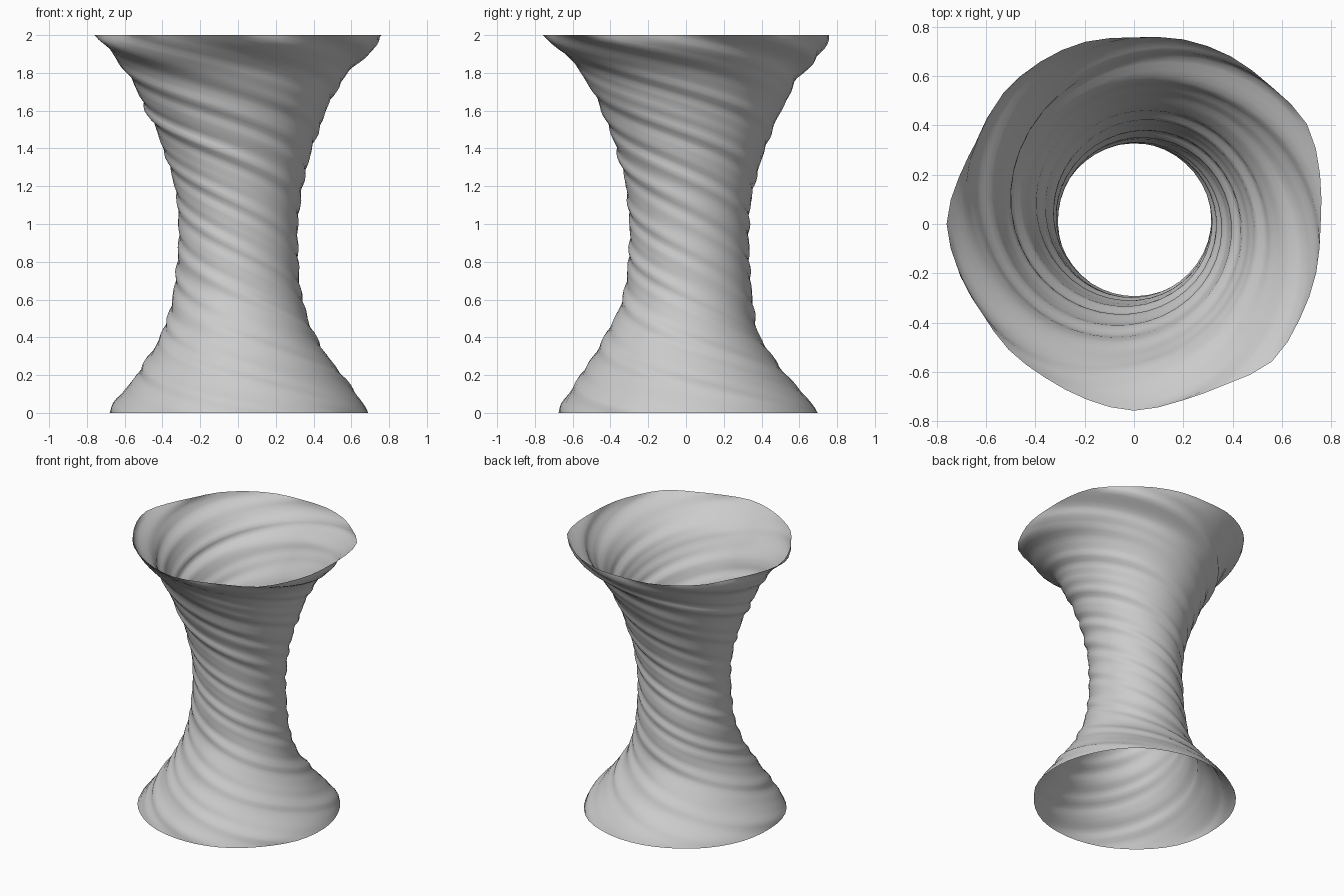
import bpy, bmesh, math

cube = bpy.data.objects.get("Cube")
if cube:
    bpy.data.objects.remove(cube)

SEGMENTS, RINGS, TWIST = 48, 80, 6.5

# Hourglass profile from floor to rim: mean radius and sideways drift
RADII = [.687, .545, .413, .345, .321, .316, .339, .395, .475, .585, .757]
DRIFT = [.005, -.01, -.015, .008, .013, .015, .022, .03, .028, .02, 0]

# Uneven cross-section, every 15 degrees around the rim
SECTION = [.757, .781, .81, .788, .785, .775, .757, .765, .76, .75, .722, .735,
           .76, .735, .715, .72, .72, .737, .757, .742, .75, .79, .775, .765]


def smooth_sample(values, t, closed=False):
    """Catmull-Rom sample of evenly spaced values."""
    n = len(values)
    i = math.floor(t) if closed else min(int(t), n - 2)
    f = t - i
    pick = (lambda k: values[k % n]) if closed else (lambda k: values[max(0, min(n - 1, k))])
    a, b, c, d = (pick(i + k) for k in (-1, 0, 1, 2))
    return b + f / 2 * (c - a + f * (2 * a - 5 * b + 4 * c - d + f * (3 * (b - c) + d - a)))


# Grey surface colour
grey = bpy.data.materials.new("plain grey")
grey.use_nodes = True
colour = (.6, .6, .6, 1)
grey.diffuse_color = colour
grey.node_tree.nodes["Principled BSDF"].inputs["Base Color"].default_value = colour

# Open twisted shell: columns of vertices follow the spiral folds
bm = bmesh.new()
rings = []
for j in range(RINGS + 1):
    t = j / RINGS
    z = 2 * t
    radius = smooth_sample(RADII, t * (len(RADII) - 1))
    drift = smooth_sample(DRIFT, t * (len(DRIFT) - 1))
    # The rim's unevenness fades downward while fine folds take over at the waist
    uneven = .25 + .75 * t ** 8
    fold = .013 * max(0, math.sin(math.pi * t)) ** .5
    ring = []
    for i in range(SEGMENTS):
        base = math.tau * i / SEGMENTS
        angle = base + TWIST * (2 - z)
        rim = smooth_sample(SECTION, base / math.tau * len(SECTION), True) / .757
        shape = 1 + uneven * (rim - 1)
        shape += fold * math.cos(8 * base + 1 + z) * (1 + .5 * math.sin(3 * base + 4 * z))
        shape += .5 * fold * math.sin(13 * base - 3 * z)
        r = radius * shape
        ring.append(bm.verts.new((r * math.cos(angle), r * math.sin(angle) + drift, z)))
    rings.append(ring)

for low, high in zip(rings, rings[1:]):
    for i in range(SEGMENTS):
        k = (i + 1) % SEGMENTS
        bm.faces.new((low[i], low[k], high[k], high[i])).smooth = True

mesh = bpy.data.meshes.new("twisted_hourglass_shell")
bm.to_mesh(mesh)
bm.free()
mesh.materials.append(grey)
shell = bpy.data.objects.new("twisted_hourglass_shell", mesh)
bpy.context.collection.objects.link(shell)
